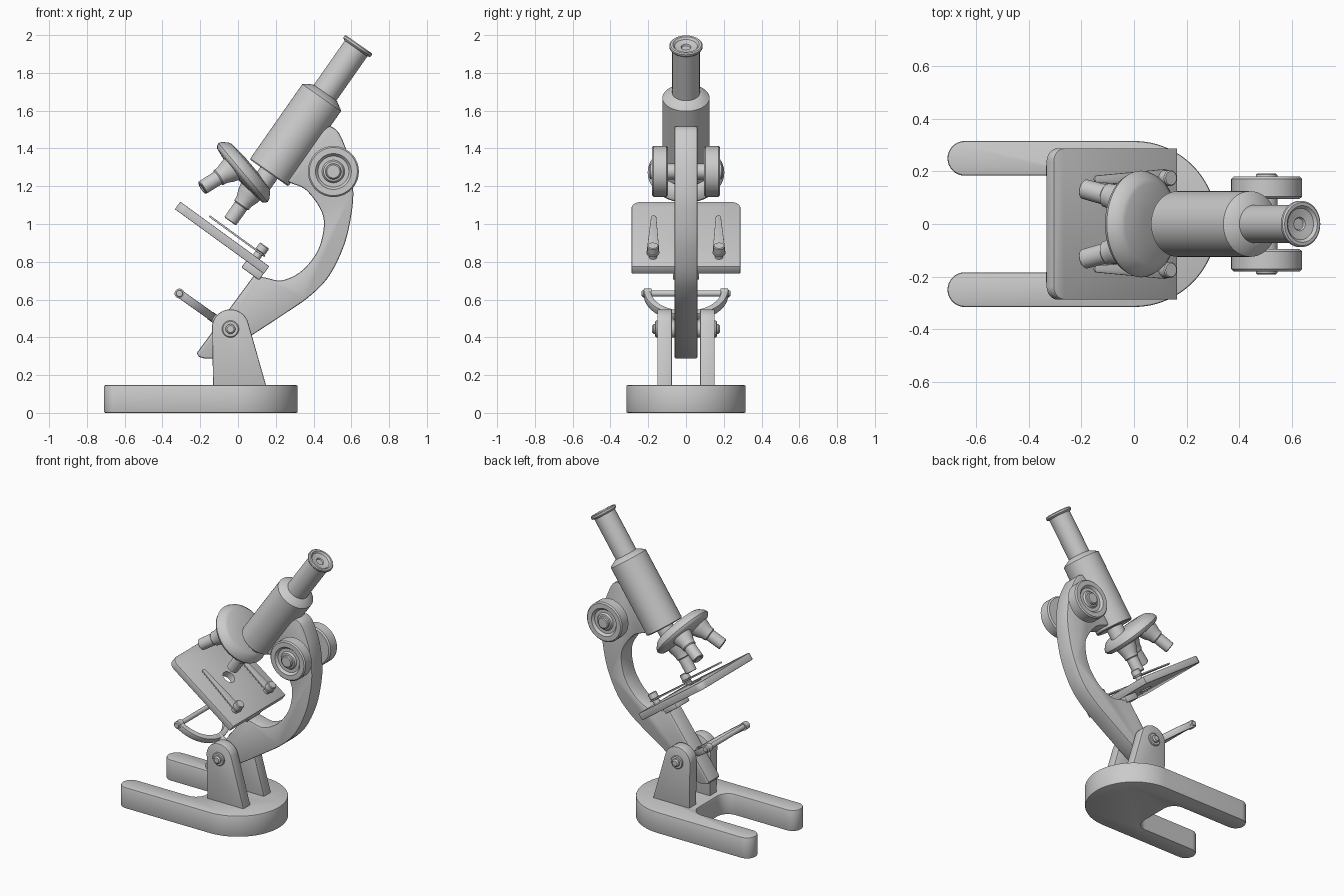
import bpy, bmesh
from math import sin, cos, pi, radians
from mathutils import Matrix, Vector

if "Cube" in bpy.data.objects:
    bpy.data.objects.remove(bpy.data.objects["Cube"])


def finish(name, bm, m):
    bmesh.ops.recalc_face_normals(bm, faces=bm.faces[:])
    bm.transform(m)
    me = bpy.data.meshes.new(name)
    bm.to_mesh(me)
    bm.free()
    ob = bpy.data.objects.new(name, me)
    bpy.context.collection.objects.link(ob)
    smooth(ob)
    return ob


def smooth(ob):
    bpy.ops.object.select_all(action='DESELECT')
    ob.select_set(True)
    bpy.context.view_layer.objects.active = ob
    bpy.ops.object.shade_smooth_by_angle(angle=radians(32))


def lathe(name, profile, m=Matrix(), steps=48):
    """Turn (radius, height) points around local z."""
    bm = bmesh.new()
    vs = [bm.verts.new((r, 0, h)) for r, h in profile]
    es = [bm.edges.new(p) for p in zip(vs, vs[1:])]
    bmesh.ops.spin(bm, geom=vs + es, cent=(0, 0, 0), axis=(0, 0, 1), angle=2 * pi, steps=steps)
    bmesh.ops.remove_doubles(bm, verts=bm.verts[:], dist=1e-5)
    return finish(name, bm, m)


def rod(name, r, h0, h1, m):
    return lathe(name, [(0, h0), (r, h0), (r, h1), (0, h1)], m, 32)


def plate(name, outline, lo, hi, m=Matrix(), bevel=0.006):
    """Extrude a local xy outline along local z, with softened edges."""
    bm = bmesh.new()
    f = bm.faces.new([bm.verts.new((x, y, lo)) for x, y in outline])
    ext = bmesh.ops.extrude_face_region(bm, geom=[f])['geom']
    bmesh.ops.translate(bm, verts=[v for v in ext if isinstance(v, bmesh.types.BMVert)],
                        vec=(0, 0, hi - lo))
    bmesh.ops.recalc_face_normals(bm, faces=bm.faces[:])
    if bevel:
        es = [e for e in bm.edges if e.calc_face_angle(0) > radians(40)]
        bmesh.ops.bevel(bm, geom=es, offset=bevel, segments=2, profile=0.5, affect='EDGES')
    return finish(name, bm, m)


def arc(cx, cy, r, a0, a1, n=12):
    return [(cx + r * cos(radians(a0 + (a1 - a0) * i / n)),
             cy + r * sin(radians(a0 + (a1 - a0) * i / n))) for i in range(n + 1)]


def spline(pts, n=6):
    """Smooth curve through the points (Catmull-Rom)."""
    p = [Vector(q) for q in [pts[0]] + pts + [pts[-1]]]
    out = []
    for a, b, c, d in zip(p, p[1:], p[2:], p[3:]):
        for i in range(n):
            t = i / n
            out.append(tuple(0.5 * (2 * b + (c - a) * t + (2 * a - 5 * b + 4 * c - d) * t * t
                                    + (3 * b - a - 3 * c + d) * t ** 3)))
    return out + [pts[-1]]


def tilted(x, z, deg, y=0):
    return Matrix.Translation((x, y, z)) @ Matrix.Rotation(radians(deg), 4, 'Y')


UPRIGHT = Matrix.Rotation(pi / 2, 4, 'X')      # outline y -> z, depth -> -y

# Horseshoe base
base = (arc(0, 0, .316, -90, 90, 32) + arc(-.644, .25, .066, 90, 270, 16)
        + arc(-.25, .104, .08, 90, 0, 8) + arc(-.25, -.104, .08, 0, -90, 8)
        + arc(-.644, -.25, .066, 90, 270, 16))
plate("horseshoe_base", base, 0, .147, bevel=.008)

# Pillars and hinge bolts on both sides
pillar = [(-.132, .14), (.15, .14)] + arc(-.04, .45, .098, 15, 172, 16)
for side, tag in ((1, "back"), (-1, "front")):
    lo, hi = sorted((-side * .074, -side * .152))
    plate("pillar_" + tag, pillar, lo, hi, UPRIGHT)
    hinge = Matrix.Translation((-.04, 0, .444)) @ Matrix.Rotation(-side * pi / 2, 4, 'X')
    lathe("hinge_bolt_" + tag, [(0, 0), (.045, 0), (.045, .158), (.04, .163), (.026, .163),
                                (.026, .172), (.018, .18), (0, .18)], hinge, 32)

# Curved arm
outer = spline([(.087, .42), (.24, .52), (.378, .616), (.484, .727), (.563, .891), (.6, 1.05),
                (.61, 1.18), (.59, 1.34), (.535, 1.48), (.484, 1.52)])
inner = spline([(.29, 1.213), (.36, 1.18), (.43, 1.09), (.455, 1.0), (.425, .865),
                (.34, .754), (.235, .702), (.15, .715), (.085, .728)])
arm = ([(-.22, .315), (-.205, .296), (-.177, .288), (-.135, .288)] + outer
       + [(.42, 1.47), (.25, 1.23)] + inner)
plate("arm", arm, -.061, .061, UPRIGHT, .009)

# Body tube with eyepiece and neck
T = tilted(-.04, .444, 35) @ Matrix.Translation((-.307, 0, 0))
lathe("body_tube", [(0, .67), (.055, .67), (.055, .794), (.12, .794), (.125, .8), (.125, 1.28),
                    (.118, 1.287), (.08, 1.31), (.073, 1.312), (.073, 1.598), (.083, 1.602),
                    (.088, 1.608), (.088, 1.619), (.082, 1.625), (.07, 1.625), (.06, 1.614),
                    (.026, 1.608), (.022, 1.6), (0, 1.6)], T)

# Revolving turret with three objectives
R = tilted(.03, 1.275, 50)
lathe("turret", [(0, -.05), (.09, -.043), (.185, -.028), (.197, -.018), (.203, -.004),
                 (.196, .014), (.17, .04), (.155, .047), (.06, .056), (0, .056)], R)
for i in range(3):
    m = (R @ Matrix.Rotation(i * 2 * pi / 3, 4, 'Z') @ Matrix.Translation((.154, 0, -.223))
         @ Matrix.Rotation(radians(-15), 4, 'Y'))
    lathe(f"objective_{i + 1}", [(0, .006), (.022, .006), (.025, 0), (.034, 0), (.038, .004),
                                 (.039, .1), (.046, .106), (.048, .13), (.062, .165),
                                 (.07, .2), (0, .2)], m, 32)

# Focus knobs
for side, tag in ((1, "back"), (-1, "front")):
    m = Matrix.Translation((.505, 0, 1.278)) @ Matrix.Rotation(-side * pi / 2, 4, 'X')
    lathe("focus_knob_" + tag, [(0, 0), (.042, 0), (.042, .096), (.125, .096), (.135, .104),
                                (.135, .172), (.127, .18), (.095, .18), (.082, .164),
                                (.06, .164), (.052, .176), (.042, .178), (.04, .188),
                                (.034, .193), (0, .193)], m)

# Stage plate with light hole
S = tilted(-.07, .947, 36)
table = ([(.291, -.288), (.291, .288)] + arc(-.241, .238, .05, 90, 180, 8)
         + arc(-.241, -.238, .05, 180, 270, 8))
stage = plate("stage", table, -.049, 0, S, .004)
cutter = rod("stage_hole_cutter", .042, -.2, .2, S)
cutter.hide_render = True
mod = stage.modifiers.new("hole", 'BOOLEAN')
mod.object = cutter
bpy.context.view_layer.objects.active = stage
bpy.ops.object.modifier_apply(modifier="hole")
bpy.data.objects.remove(cutter)
smooth(stage)
plate("stage_bracket", [(.175, -.07), (.29, -.07), (.29, .07), (.175, .07)], -.091, -.047, S)

# Stage clips
for side, tag in ((1, "back"), (-1, "front")):
    y = side * .175
    clip = arc(.207, y, .034, -85, 85) + arc(-.108, y - side * .004, .014, 85, 275)
    plate("stage_clip_" + tag, clip, .024, .034, S, .002)
    pin = S @ Matrix.Translation((.207, y, 0))
    lathe("clip_pin_" + tag, [(0, -.01), (.022, -.01), (.022, .034), (.03, .036), (.03, .07),
                              (.026, .075), (0, .075)], pin, 32)

# Mirror yoke with cross rod
Y = tilted(-.31, .632, 35.5)
plate("mirror_yoke", arc(0, 0, .222, -90, 90, 32) + arc(0, 0, .186, 90, -90, 32),
      -.022, .022, Y, .005)
across = Y @ Matrix.Rotation(pi / 2, 4, 'X')
rod("mirror_rod", .016, -.23, .23, across)
for side, tag in ((1, "back"), (-1, "front")):
    m = Y @ Matrix.Rotation(-side * pi / 2, 4, 'X')
    lathe("yoke_end_" + tag, [(0, .182), (.026, .182), (.026, .222), (.018, .226),
                              (.016, .234), (0, .236)], m, 24)
rod("yoke_stem", .024, .2, .32, Y @ Matrix.Rotation(pi / 2, 4, 'Y'))
